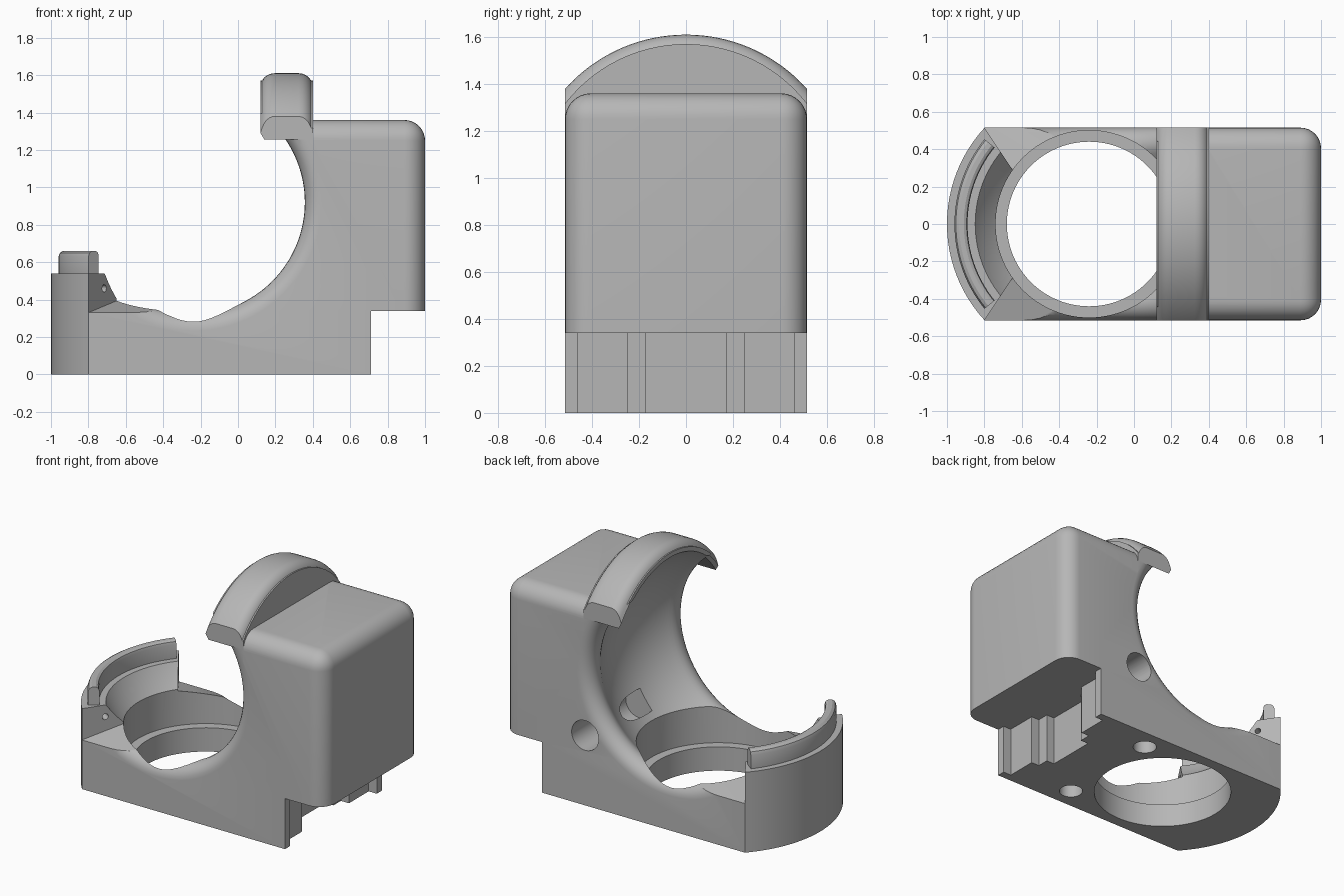
import bpy, bmesh, math
from mathutils import Matrix, Vector

cube = bpy.data.objects.get("Cube")
if cube:
    bpy.data.objects.remove(cube, do_unlink=True)

CX, CZ = -0.24, 0.92      # centre of the ball socket
W = 0.515                 # half width
R, F = 0.718, 0.09        # socket radius, mouth fillet
WALL = 0.76               # outer radius of the rounded end

grey = bpy.data.materials.new("warm_grey")
grey.use_nodes = True
colour = (0.47, 0.47, 0.47, 1)
grey.diffuse_color = colour
grey.node_tree.nodes["Principled BSDF"].inputs["Base Color"].default_value = colour


def finish(name, bm):
    bmesh.ops.remove_doubles(bm, verts=bm.verts, dist=1e-5)
    bmesh.ops.recalc_face_normals(bm, faces=bm.faces)
    mesh = bpy.data.meshes.new(name)
    bm.to_mesh(mesh)
    bm.free()
    mesh.materials.append(grey)
    ob = bpy.data.objects.new(name, mesh)
    bpy.context.collection.objects.link(ob)
    return ob


def prism(name, pts, low, high):
    """Extrude a plan outline; low may be a function of the point."""
    bm = bmesh.new()
    base = low if callable(low) else (lambda x, y: low)
    bottom = [bm.verts.new((x, y, base(x, y))) for x, y in pts]
    top = [bm.verts.new((x, y, high)) for x, y in pts]
    bm.faces.new(bottom)
    bm.faces.new(top)
    n = len(pts)
    for i in range(n):
        j = (i + 1) % n
        bm.faces.new((bottom[i], bottom[j], top[j], top[i]))
    return finish(name, bm)


def box(name, x0, x1, y0, y1, z0, z1):
    return prism(name, [(x0, y0), (x1, y0), (x1, y1), (x0, y1)], z0, z1)


def lathe(name, profile, axis, centre, steps=96):
    """Spin a closed outline of (radius, height) points about an axis."""
    bm = bmesh.new()
    rings = []
    for k in range(steps):
        a = 2 * math.pi * k / steps
        rings.append([bm.verts.new((r * math.cos(a), r * math.sin(a), h)) for r, h in profile])
    n = len(profile)
    for k in range(steps):
        p, q = rings[k], rings[(k + 1) % steps]
        for i in range(n):
            j = (i + 1) % n
            if profile[i][0] == 0 and profile[j][0] == 0:
                continue
            if profile[i][0] == 0:
                bm.faces.new((p[i], p[j], q[j]))
            elif profile[j][0] == 0:
                bm.faces.new((p[i], p[j], q[i]))
            else:
                bm.faces.new((p[i], p[j], q[j], q[i]))
    turn = Vector((0, 0, 1)).rotation_difference(Vector(axis)).to_matrix().to_4x4()
    bmesh.ops.transform(bm, matrix=Matrix.Translation(centre) @ turn, verts=bm.verts)
    return finish(name, bm)


def rod(name, r, h0, h1, axis, centre, steps=48):
    return lathe(name, [(0, h0), (r, h0), (r, h1), (0, h1)], axis, centre, steps)


def combine(target, tool, operation):
    mod = target.modifiers.new("combine", 'BOOLEAN')
    mod.operation, mod.object, mod.solver = operation, tool, 'EXACT'
    bpy.context.view_layer.objects.active = target
    bpy.ops.object.modifier_apply(modifier=mod.name)
    bpy.data.objects.remove(tool, do_unlink=True)


def arc(cx, cy, r, a0, a1, n):
    return [(cx + r * math.cos(a0 + (a1 - a0) * i / n),
             cy + r * math.sin(a0 + (a1 - a0) * i / n)) for i in range(n + 1)]


# Base: stepped slot at one end, round wall at the other
half = [(0.53, 0.17), (0.59, 0.17), (0.59, 0.25), (0.65, 0.25),
        (0.65, 0.46), (0.71, 0.46), (0.71, W)]
spread = math.asin(W / WALL)
end = arc(CX, 0, WALL, math.pi - spread, math.pi + spread, 32)
body = prism("socket_body", half + end + [(x, -y) for x, y in reversed(half)], 0, 0.54)

# Tall block with rounded top and outer corners
block = box("tall_block", -0.2, 1, -W, W, 0.34, 1.36)
bm = bmesh.new()
bm.from_mesh(block.data)
round_edges = []
for e in bm.edges:
    mid = (e.verts[0].co + e.verts[1].co) / 2
    if (mid.z > 1.3 and mid.x > 0) or (mid.x > 0.9 and mid.z > 0.4):
        round_edges.append(e)
bmesh.ops.bevel(bm, geom=round_edges, offset=0.11, segments=8, profile=0.5, affect='EDGES')
bm.to_mesh(block.data)
bm.free()
combine(body, block, 'UNION')

# Open the block above the socket
combine(body, box("front_clearance", -0.4, 0.12, -0.7, 0.7, 0.95, 2), 'DIFFERENCE')

# Solid backing below the arch
backing = rod("arch_backing", 0.65, 0.12, 0.4, (1, 0, 0), (0, 0, CZ), 96)
combine(backing, box("backing_trim", 0, 1, -W, W, 1.0, 2), 'INTERSECT')
combine(body, backing, 'UNION')

# Ball socket with rounded side mouths
ty = W - F
tr = math.sqrt((R + F) ** 2 - ty ** 2)
lean = math.atan2(ty, tr)
side = arc(0, 0, R, 0, lean, 16) + arc(tr, ty, F, lean + math.pi, math.pi / 2, 8)[1:]
side += [(tr, 0.7), (0, 0.7)]
socket = [(r, -h) for r, h in reversed(side[1:])] + side
combine(body, lathe("socket_cutter", socket, (0, 1, 0), (CX, 0, CZ), 128), 'DIFFERENCE')

# Stepped round opening through the floor
opening = [(0, -0.1), (0.44, -0.1), (0.44, 0.16), (0.5, 0.16), (0.5, 0.6), (0, 0.6)]
combine(body, lathe("floor_opening", opening, (0, 0, 1), (CX, 0, 0)), 'DIFFERENCE')

for s in (1, -1):
    # Slanted end of the round wall, with a low shelf beside it
    pts = [(-0.81, s * 0.53), (-0.6, s * 0.215), (-0.2, s * 0.215), (-0.2, s * 0.53)]
    shelf = prism("shelf_cutter", pts, lambda x, y: 0.33 + 0.28 * (W - abs(y)), 0.8)
    combine(body, shelf, 'DIFFERENCE')
    # Pin hole in the wall end
    pin = rod("pin_hole", 0.02, -0.08, 0.08, (0.83, s * 0.55, 0), (-0.715, s * 0.388, 0.46), 16)
    combine(body, pin, 'DIFFERENCE')
    # Screw hole in the underside
    combine(body, rod("screw_hole", 0.075, -0.1, 0.3, (0, 0, 1), (0.22, s * 0.37, 0), 32), 'DIFFERENCE')

# Access hole from the rear side into the socket
combine(body, rod("side_hole", 0.1, -0.06, 0.7, (0, 1, 0), (0.39, 0, 0.47)), 'DIFFERENCE')

# Arch over the socket, rounded along its outer edges
c = 0.075
outline = [(0.615, 0.14), (0.615, 0.4)]
outline += arc(0.69 - c, 0.4 - c, c, math.pi / 2, 0, 6)[1:]
outline += arc(0.69 - c, 0.12 + c, c, 0, -math.pi / 3, 6) + [(0.635, 0.12)]
arch = lathe("arch", outline, (1, 0, 0), (0, 0, CZ), 128)
combine(arch, box("arch_trim", -0.2, 0.8, -W, W, 1.2, 2), 'INTERSECT')
combine(body, arch, 'UNION')

# Raised lip on the round wall
outline = [(0.65, 0.5), (0.72, 0.5), (0.72, 0.63), (0.712, 0.65), (0.695, 0.66),
           (0.67, 0.66), (0.655, 0.652), (0.65, 0.635)]
lip = lathe("wall_lip", outline, (0, 0, 1), (CX, 0, 0), 128)
combine(lip, prism("lip_trim", [(CX, 0), (-1.24, 0.81), (-1.24, -0.81)], 0.4, 0.8), 'INTERSECT')
combine(body, lip, 'UNION')

bpy.ops.object.select_all(action='DESELECT')
body.select_set(True)
bpy.context.view_layer.objects.active = body
bpy.ops.object.shade_smooth_by_angle(angle=math.radians(28))
